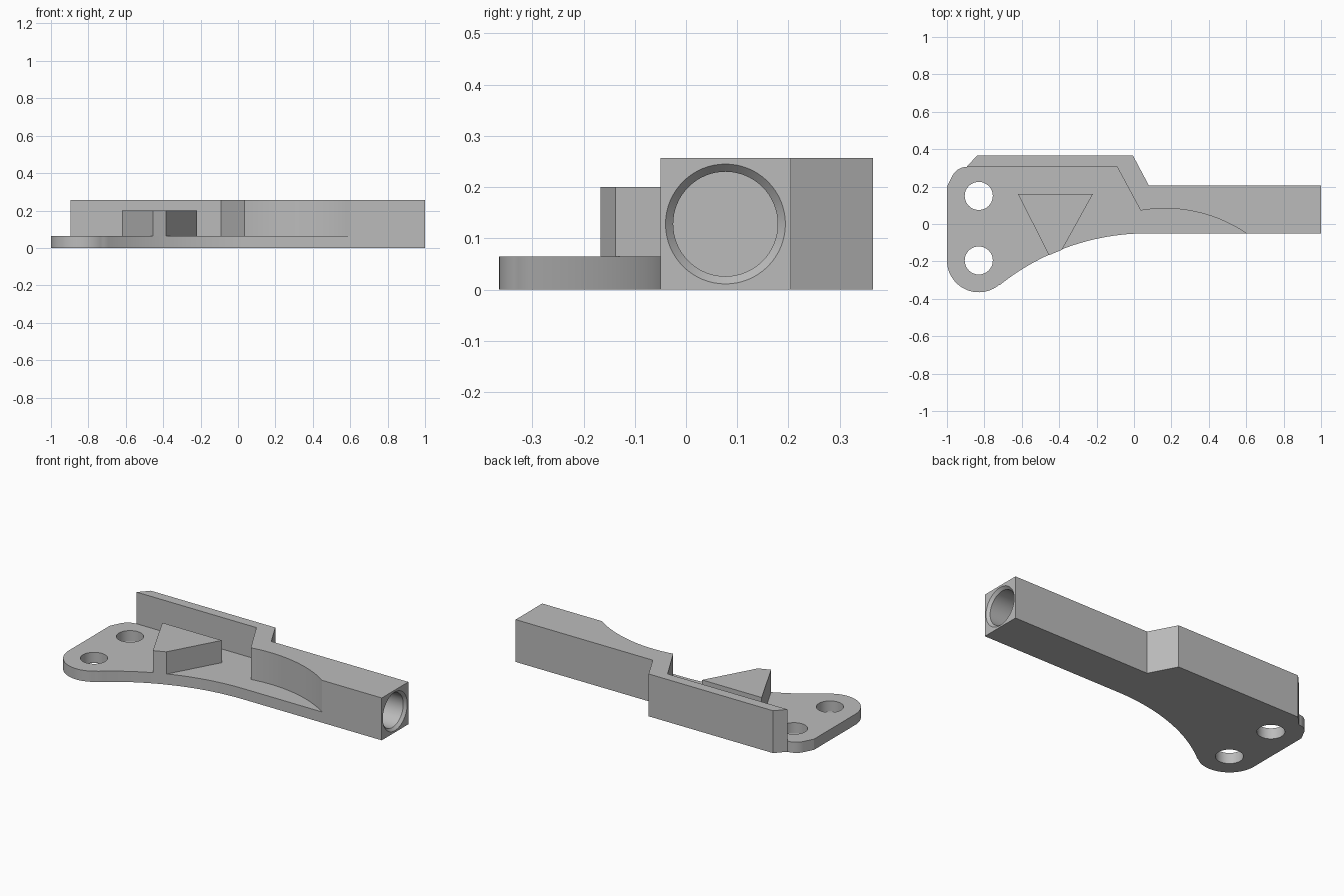
import bpy, bmesh
from math import sin, cos, radians, pi
from mathutils import Matrix

cube = bpy.data.objects.get("Cube")
if cube:
    bpy.data.objects.remove(cube, do_unlink=True)

grey = bpy.data.materials.new("plain grey")
grey.use_nodes = True
colour = (0.5, 0.5, 0.5, 1)
grey.diffuse_color = colour
grey.node_tree.nodes["Principled BSDF"].inputs["Base Color"].default_value = colour

PLATE, WEDGE, WALL = 0.065, 0.2, 0.257


def arc(cx, cy, r, start, end, n):
    """Points on a circle, from start to end in degrees."""
    steps = [radians(start + (end - start) * i / n) for i in range(n + 1)]
    return [(cx + r * cos(a), cy + r * sin(a)) for a in steps]


def add_object(name, bm):
    bmesh.ops.recalc_face_normals(bm, faces=bm.faces)
    mesh = bpy.data.meshes.new(name)
    bm.to_mesh(mesh)
    bm.free()
    mesh.materials.append(grey)
    obj = bpy.data.objects.new(name, mesh)
    bpy.context.collection.objects.link(obj)
    return obj


def extrude(name, outline, z0, z1):
    """Prism standing on a flat outline."""
    bm = bmesh.new()
    face = bm.faces.new([bm.verts.new((x, y, z0)) for x, y in outline])
    top = bmesh.ops.extrude_face_region(bm, geom=[face])["geom"]
    verts = [v for v in top if isinstance(v, bmesh.types.BMVert)]
    bmesh.ops.translate(bm, verts=verts, vec=(0, 0, z1 - z0))
    return add_object(name, bm)


def lathe(name, profile, matrix, n=64):
    """Solid of rings (radius, height) about z, placed by the matrix."""
    bm = bmesh.new()
    rings = [[bm.verts.new((r * cos(2 * pi * i / n), r * sin(2 * pi * i / n), h))
              for i in range(n)] for r, h in profile]
    for low, high in zip(rings, rings[1:]):
        for i in range(n):
            j = (i + 1) % n
            bm.faces.new((low[i], low[j], high[j], high[i]))
    bm.faces.new(rings[0])
    bm.faces.new(rings[-1])
    bm.transform(matrix)
    return add_object(name, bm)


def cut(obj, cutter):
    bpy.context.view_layer.objects.active = obj
    mod = obj.modifiers.new("cut", 'BOOLEAN')
    mod.operation, mod.solver, mod.object = 'DIFFERENCE', 'EXACT', cutter
    bpy.ops.object.modifier_apply(modifier=mod.name)


# Back edge shared by the plate and the raised wall
back = [(1, -0.05), (1, 0.205), (0.08, 0.205), (-0.005, 0.365),
        (-0.84, 0.365), (-0.895, 0.305)]

# Base plate: rounded corners and a long concave front edge
base_plate = extrude(
    "base_plate",
    back + arc(-0.895, 0.22, 0.085, 97, 153, 8) + [(-1, 0.2)]
    + arc(-0.83, -0.195, 0.17, 180, 308.9, 24)
    + arc(0.07, -1.31, 1.26, 128.5, 90, 32), 0, PLATE)

# Raised wall running into the square arm
wall_and_arm = extrude(
    "wall_and_arm",
    back + [(-0.09, 0.305)] + arc(0.165, -0.695, 0.778, 99.6, 56, 28),
    PLATE, WALL)

# Wedge block with its tip cut flush to the plate edge
wedge_block = extrude(
    "wedge_block",
    [(-0.62, 0.16), (-0.22, 0.16), (-0.385, -0.138), (-0.455, -0.167)],
    PLATE, WEDGE)

# Mounting holes and the chamfered bore in the arm's end
holes = [lathe("hole_cutter", [(0.075, -0.1), (0.075, 0.15)],
               Matrix.Translation((-0.83, y, 0))) for y in (0.15, -0.195)]
bore = lathe("bore_cutter",
             [(0.102, -0.35), (0.102, -0.016), (0.117, 0), (0.117, 0.05)],
             Matrix.Translation((1, 0.077, 0.128)) @ Matrix.Rotation(pi / 2, 4, 'Y'))
for hole in holes:
    cut(base_plate, hole)
cut(base_plate, bore)
cut(wall_and_arm, bore)
for cutter in holes + [bore]:
    bpy.data.objects.remove(cutter, do_unlink=True)

# Smooth curved sides, sharp edges
bpy.ops.object.select_all(action='DESELECT')
for obj in (base_plate, wall_and_arm, wedge_block):
    obj.select_set(True)
bpy.context.view_layer.objects.active = base_plate
bpy.ops.object.shade_smooth_by_angle(angle=radians(25))
